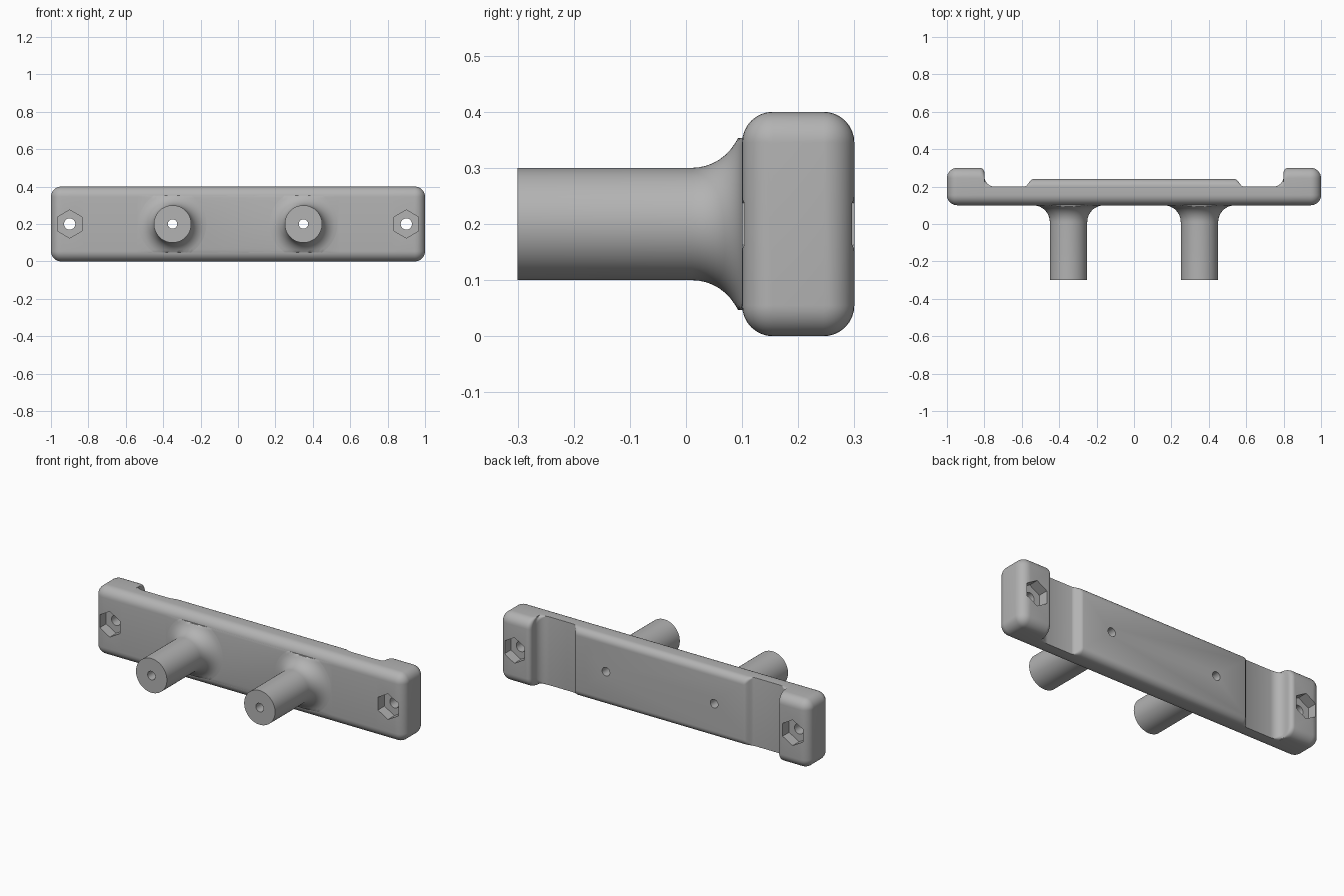
import bpy, bmesh
from math import sin, cos, pi, sqrt

if "Cube" in bpy.data.objects:
    bpy.data.objects.remove(bpy.data.objects["Cube"], do_unlink=True)

GREY = bpy.data.materials.new("mid grey")
GREY.use_nodes = True
GREY.diffuse_color = (0.45, 0.45, 0.45, 1)
GREY.node_tree.nodes["Principled BSDF"].inputs["Base Color"].default_value = (0.45, 0.45, 0.45, 1)

MID_Z, FRONT, EDGE = 0.2, 0.1, 0.055
RECESS, PANEL, PAD = 0.2, 0.24, 0.3
STEPS = 8


def loft(name, rings):
    """Skin a list of equal closed rings and cap both ends."""
    bm = bmesh.new()
    loops = [[bm.verts.new(p) for p in ring] for ring in rings]
    n = len(loops[0])
    for a, b in zip(loops, loops[1:]):
        for i in range(n):
            j = (i + 1) % n
            bm.faces.new((a[i], a[j], b[j], b[i]))
    bm.faces.new(loops[0])
    bm.faces.new(loops[-1])
    bmesh.ops.remove_doubles(bm, verts=bm.verts, dist=0.00005)
    bmesh.ops.recalc_face_normals(bm, faces=bm.faces)
    mesh = bpy.data.meshes.new(name)
    bm.to_mesh(mesh)
    bm.free()
    mesh.materials.append(GREY)
    obj = bpy.data.objects.new(name, mesh)
    bpy.context.collection.objects.link(obj)
    return obj


def section(x, back, back_r, inset=0.0):
    """Rounded rectangle across the bar, shrunk by inset near the ends."""
    ring = []
    top = MID_Z - inset
    front = FRONT + inset
    rf, rb = max(EDGE - inset, 0), max(back_r - inset, 0)
    back -= inset
    corners = [(back - rb, top - rb, rb, 0), (front + rf, top - rf, rf, 1),
               (front + rf, rf - top, rf, 2), (back - rb, rb - top, rb, 3)]
    for y, z, r, quarter in corners:
        for k in range(STEPS + 1):
            a = (quarter + k / STEPS) * pi / 2
            ring.append((x, y + r * cos(a), MID_Z + z + r * sin(a)))
    return ring


def cylinder(name, x, y0, y1, radius, sides, turn=0.0):
    def ring(y):
        return [(x + radius * sin(turn + 2 * pi * i / sides), y,
                 MID_Z + radius * cos(turn + 2 * pi * i / sides)) for i in range(sides)]
    return loft(name, [ring(y0), ring(y1)])


def combine(target, other, operation):
    mod = target.modifiers.new(operation.lower(), "BOOLEAN")
    mod.operation, mod.object, mod.solver = operation, other, "EXACT"
    bpy.context.view_layer.objects.active = target
    bpy.ops.object.modifier_apply(modifier=mod.name)
    bpy.data.objects.remove(other, do_unlink=True)


# Half profile of the back: raised panel, ramp, recess, hollow, end pad
half = [(0.54, PANEL, 0)]
for k in range(1, 7):
    t = k / 6
    half.append((0.54 + 0.045 * t, RECESS + 0.04 * (0.5 + 0.5 * cos(pi * t)), 0))
for k in range(STEPS + 1):
    a = k / STEPS * pi / 2
    half.append((0.745 + 0.055 * sin(a), RECESS + 0.055 * (1 - cos(a)), 0))
for k in range(STEPS + 1):
    a = k / STEPS * pi / 2
    half.append((0.825 - 0.025 * cos(a), PAD - 0.025 + 0.025 * sin(a), 0))
for k in range(STEPS + 1):
    a = k / STEPS * pi / 2
    half.append((1 - EDGE + EDGE * sin(a), PAD, EDGE * (1 - cos(a))))


def station(side, x, back, inset):
    limit = EDGE if x > 0.7 else 0.04
    return section(side * x, back, min(limit, max(back - RECESS, 0.0005)), inset)


# Bar, swept from one end to the other
bar = loft("mounting_bar", [station(-1, *p) for p in reversed(half)] +
           [station(1, *p) for p in half])


# Pegs flaring into the front of the bar
def peg(x):
    flare = 0.09
    path = [(-0.3, 0.1)]
    for k in range(11):
        a = k / 10 * pi / 2 * 0.93
        path.append((0.01 + flare * sin(a), 0.1 + flare * (1 - cos(a))))
    path += [(0.101, 0.187), (0.13, 0.12)]
    rings = []
    for y, r in path:
        ring = []
        for i in range(64):
            a = 2 * pi * i / 64
            z = max(-0.153, min(0.153, r * cos(a)))
            ring.append((x + r * sin(a), y, MID_Z + z))
        rings.append(ring)
    return loft("peg", rings)


for side in (-1, 1):
    combine(bar, peg(side * 0.35), "UNION")

# Bolt holes through pegs and ends, hexagonal pockets on both faces
for side in (-1, 1):
    combine(bar, cylinder("peg_hole", side * 0.35, -0.5, 0.5, 0.025, 32), "DIFFERENCE")
    combine(bar, cylinder("end_hole", side * 0.9, -0.5, 0.5, 0.03, 32), "DIFFERENCE")
    combine(bar, cylinder("front_pocket", side * 0.9, 0, 0.16, 0.075, 6), "DIFFERENCE")
    combine(bar, cylinder("back_pocket", side * 0.9, 0.24, 0.4, 0.075, 6), "DIFFERENCE")

bpy.ops.object.select_all(action="DESELECT")
bar.select_set(True)
bpy.context.view_layer.objects.active = bar
bpy.ops.object.shade_smooth_by_angle(angle=0.6)
